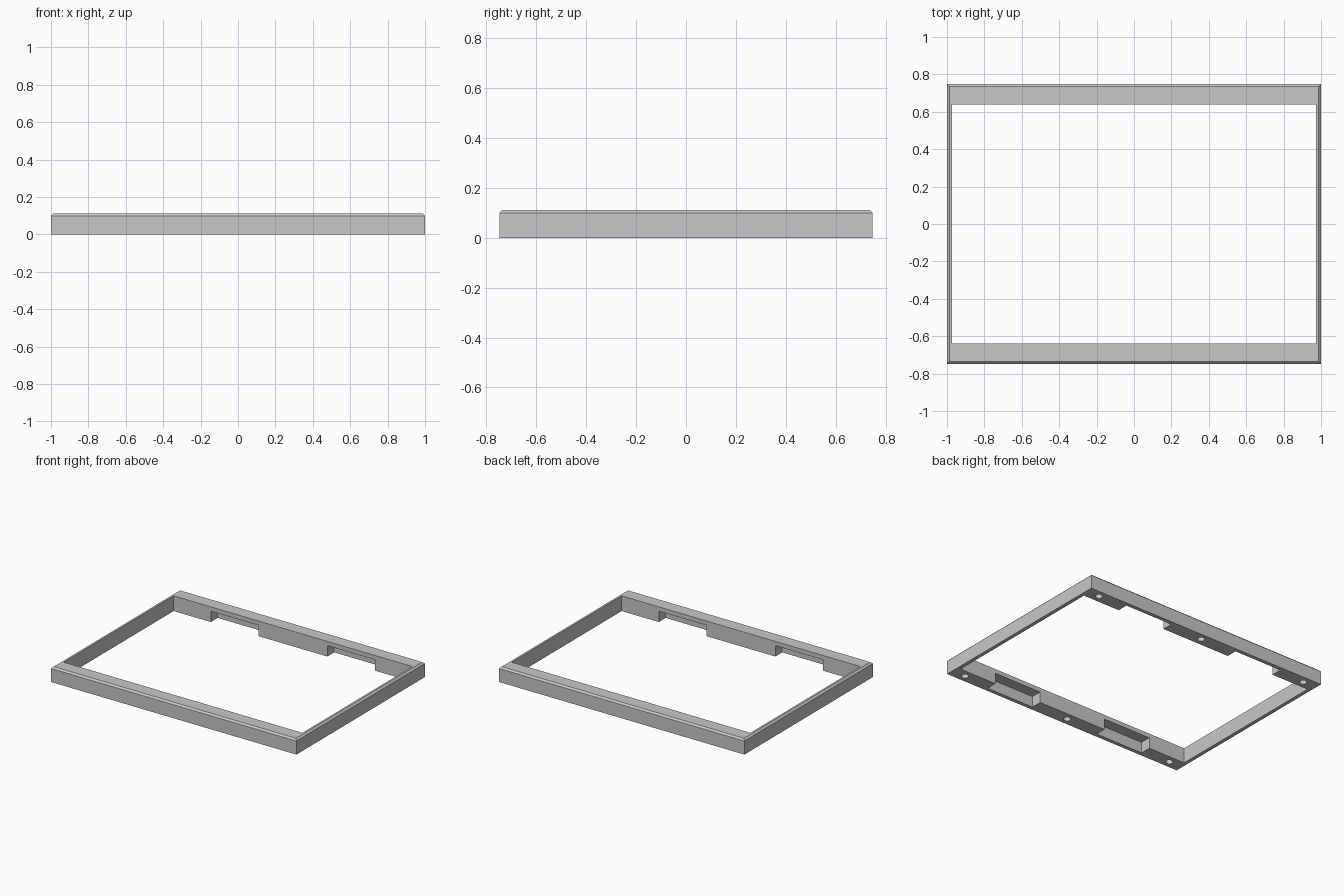
import bpy
import bmesh
from mathutils import Matrix

cube = bpy.data.objects.get("Cube")
if cube:
    bpy.data.objects.remove(cube, do_unlink=True)

HALF_X, HALF_Y, HEIGHT = 1.0, 0.748, 0.112
OPEN_X, OPEN_Y = 0.973, 0.64
CHAMFER = 0.0125
WALL = 0.028

grey = bpy.data.materials.new("light grey")
grey.use_nodes = True
colour = (0.58, 0.58, 0.58, 1)
grey.diffuse_color = colour
grey.node_tree.nodes["Principled BSDF"].inputs["Base Color"].default_value = colour


def make_object(name, bm):
    mesh = bpy.data.meshes.new(name)
    bm.to_mesh(mesh)
    bm.free()
    mesh.materials.append(grey)
    obj = bpy.data.objects.new(name, mesh)
    bpy.context.collection.objects.link(obj)
    return obj


def box(bm, low, high):
    size = [b - a for a, b in zip(low, high)]
    centre = [(a + b) / 2 for a, b in zip(low, high)]
    matrix = Matrix.Translation(centre) @ Matrix.Diagonal((*size, 1))
    bmesh.ops.create_cube(bm, size=1, matrix=matrix)


def cut(target, bm):
    """Subtract a temporary solid from the target."""
    cutter = make_object("cutter", bm)
    cutter.hide_render = True
    mod = target.modifiers.new("cut", "BOOLEAN")
    mod.operation = "DIFFERENCE"
    mod.solver = "EXACT"
    mod.object = cutter
    bpy.context.view_layer.objects.active = target
    bpy.ops.object.modifier_apply(modifier=mod.name)
    bpy.data.objects.remove(cutter, do_unlink=True)


# Outer block with a chamfered top rim
bm = bmesh.new()
box(bm, (-HALF_X, -HALF_Y, 0), (HALF_X, HALF_Y, HEIGHT))
rim = [e for e in bm.edges if all(v.co.z > HEIGHT / 2 for v in e.verts)]
bmesh.ops.bevel(bm, geom=rim, offset=CHAMFER, segments=1, affect="EDGES")
frame = make_object("frame", bm)

# Large rectangular opening
bm = bmesh.new()
box(bm, (-OPEN_X, -OPEN_Y, -0.1), (OPEN_X, OPEN_Y, 0.3))
cut(frame, bm)

# Pockets under the front and back bars, open to the inside
bm = bmesh.new()
for sx in (-1, 1):
    for sy in (-1, 1):
        xs = sorted((sx * 0.28, sx * 0.67))
        ys = sorted((sy * (OPEN_Y - 0.05), sy * (HALF_Y - WALL)))
        box(bm, (xs[0], ys[0], -0.1), (xs[1], ys[1], 0.08))
cut(frame, bm)

# Blind screw holes in the underside
bm = bmesh.new()
for x in (-0.89, 0, 0.89):
    for y in (-0.695, 0.695):
        bmesh.ops.create_cone(bm, cap_ends=True, segments=32, radius1=0.025,
                              radius2=0.025, depth=0.16,
                              matrix=Matrix.Translation((x, y, 0)))
cut(frame, bm)
